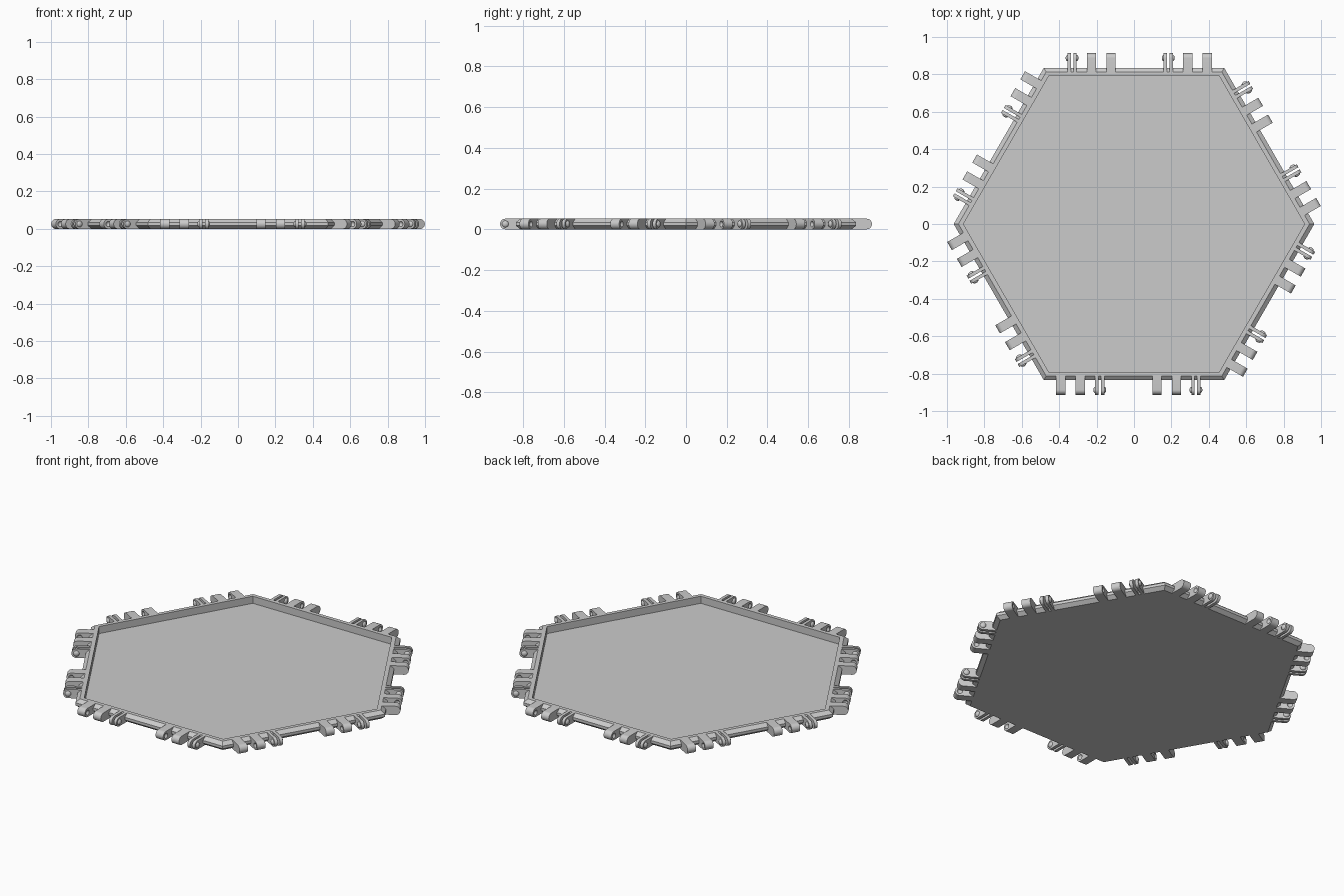
import bpy, bmesh
from math import pi, sin, cos, radians
from mathutils import Matrix, Vector

if "Cube" in bpy.data.objects:
    bpy.data.objects.remove(bpy.data.objects["Cube"], do_unlink=True)

HEIGHT = 0.052
RADIUS = HEIGHT / 2          # rounded end of every hinge tab
EDGE = 0.813                 # flat edge of the tray, from its centre
PIVOT = 0.887                # hinge axis, from the tray centre

grey = bpy.data.materials.new("light grey")
grey.use_nodes = True
grey.diffuse_color = (0.6, 0.6, 0.6, 1)
grey.node_tree.nodes["Principled BSDF"].inputs["Base Color"].default_value = (0.6, 0.6, 0.6, 1)


def mesh_from(bm, name):
    bmesh.ops.recalc_face_normals(bm, faces=bm.faces)
    mesh = bpy.data.meshes.new(name)
    bm.to_mesh(mesh)
    bm.free()
    mesh.materials.append(grey)
    return mesh


def add_object(name, mesh, matrix=Matrix()):
    obj = bpy.data.objects.new(name, mesh)
    bpy.context.collection.objects.link(obj)
    obj.matrix_world = matrix
    return obj


def add_tab(bm, x, width):
    """Flat tab pointing to -y with a half-round end."""
    outline = [(-EDGE, 0), (-EDGE, HEIGHT)]
    for i in range(17):
        a = pi / 2 + pi * i / 16
        outline.append((-PIVOT + RADIUS * cos(a), RADIUS + RADIUS * sin(a)))
    face = bm.faces.new([bm.verts.new((x - width / 2, y, z)) for y, z in outline])
    side = bmesh.ops.extrude_face_region(bm, geom=[face])
    verts = [v for v in side["geom"] if isinstance(v, bmesh.types.BMVert)]
    bmesh.ops.translate(bm, vec=(width, 0, 0), verts=verts)


def add_ball(bm, x, scale):
    matrix = Matrix.Translation((x, -PIVOT, RADIUS)) @ Matrix.Diagonal((*scale, 1))
    # poles of the ball lie on the hinge axis
    matrix = matrix @ Matrix.Rotation(pi / 2, 4, "Y")
    bmesh.ops.create_uvsphere(bm, u_segments=16, v_segments=10, radius=1, matrix=matrix)


# Tray: hexagonal rings along one profile, with a chamfered rim and thin floor
profile = [(EDGE, 0), (0.835, 0.018), (0.835, 0.034), (EDGE, HEIGHT),
           (0.79, HEIGHT), (0.79, 0.01)]
bm = bmesh.new()
rings = []
for apothem, z in profile:
    r = apothem / cos(pi / 6)
    rings.append([bm.verts.new((r * cos(i * pi / 3), r * sin(i * pi / 3), z)) for i in range(6)])
for low, high in zip(rings, rings[1:]):
    for i in range(6):
        j = (i + 1) % 6
        bm.faces.new((low[i], low[j], high[j], high[i]))
bm.faces.new(rings[0])
bm.faces.new(rings[-1])
add_object("hexagon_tray", mesh_from(bm, "hexagon_tray"))

# Socket: two solid tabs with shallow dimples on their facing sides
bm = bmesh.new()
add_tab(bm, -0.052, 0.05)
add_tab(bm, 0.052, 0.05)
socket = add_object("socket_tabs", mesh_from(bm, "socket_tabs"))
bm = bmesh.new()
add_ball(bm, 0, (0.037, 0.022, 0.022))
cutter = add_object("dimple_cutter", mesh_from(bm, "dimple_cutter"))
cutter.hide_render = True
cut = socket.modifiers.new("dimples", "BOOLEAN")
cut.operation = "DIFFERENCE"
cut.object = cutter
depsgraph = bpy.context.evaluated_depsgraph_get()
socket_mesh = bpy.data.meshes.new_from_object(socket.evaluated_get(depsgraph))
bpy.data.objects.remove(socket)
bpy.data.objects.remove(cutter)

# Clip: two thin springy tabs with a round nub on each outer side
bm = bmesh.new()
for s in (-1, 1):
    add_tab(bm, s * 0.0155, 0.018)
    add_ball(bm, s * 0.0235, (0.011, 0.017, 0.017))
clip_mesh = mesh_from(bm, "clip_tabs")

# Two hinge sets on each of the six edges
hinges = []
for side in range(6):
    turn = Matrix.Rotation(side * pi / 3, 4, "Z")
    for n, start in enumerate((-0.339, 0.175)):
        label = f"{side + 1}_{n + 1}"
        hinges.append(add_object("socket_tabs_" + label, socket_mesh,
                                 turn @ Matrix.Translation((start, 0, 0))))
        hinges.append(add_object("clip_tabs_" + label, clip_mesh,
                                 turn @ Matrix.Translation((start + 0.156, 0, 0))))

# Smooth rounded ends, sharp tab edges
bpy.ops.object.select_all(action="DESELECT")
for obj in hinges[:2]:
    obj.select_set(True)
bpy.context.view_layer.objects.active = hinges[0]
bpy.ops.object.shade_smooth_by_angle(angle=radians(30))
